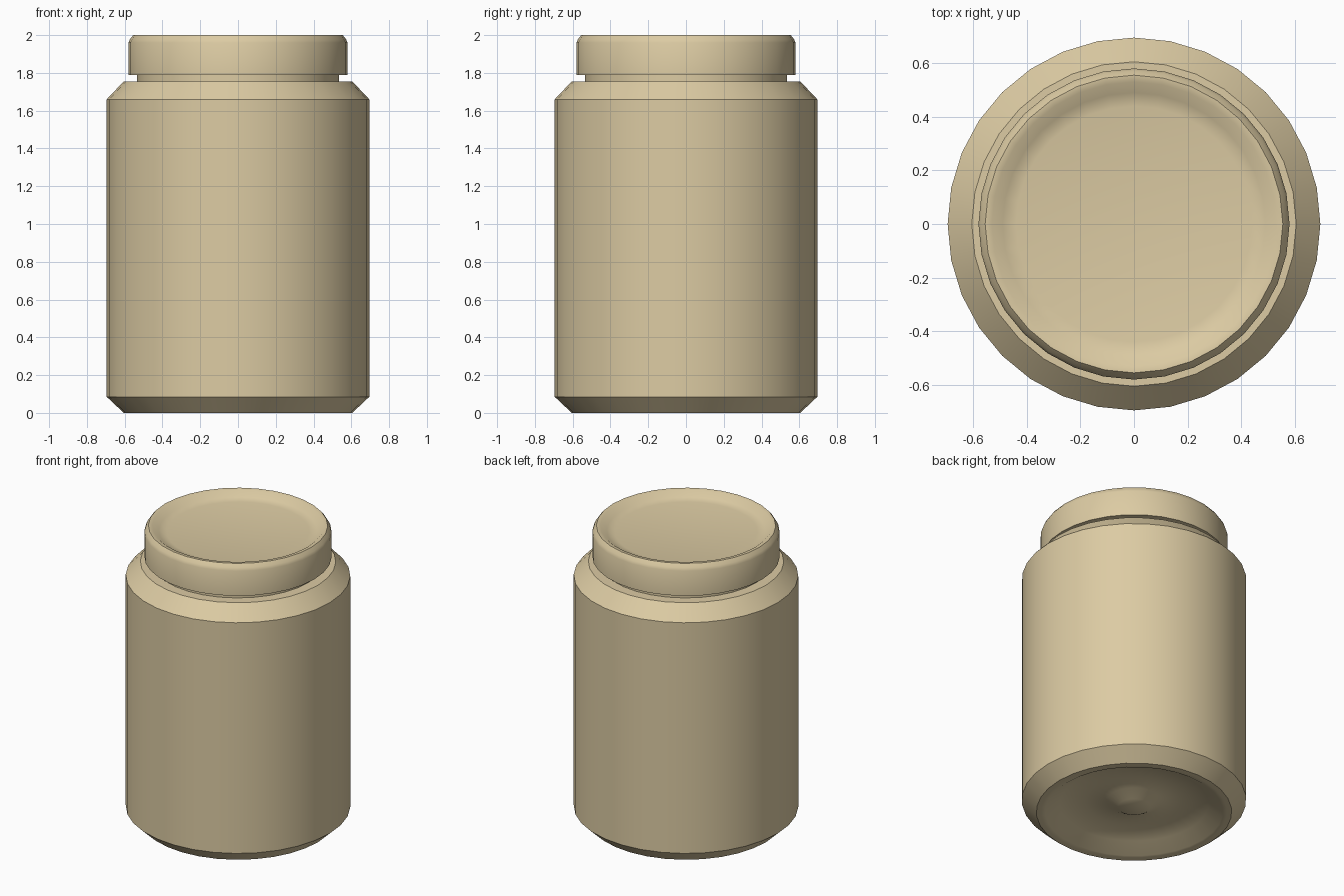
import bpy, bmesh, math

if "Cube" in bpy.data.objects:
    bpy.data.objects.remove(bpy.data.objects["Cube"])

SIDES = 32

# single warm tan colour
tan = bpy.data.materials.new("warm_tan")
tan.diffuse_color = (0.716, 0.597, 0.366, 1.0)
tan.use_nodes = True
tan.node_tree.nodes["Principled BSDF"].inputs["Base Color"].default_value = tan.diffuse_color


def lathe(name, profile):
    """Spin an (r, z) profile around the z axis; r = 0 makes a pole."""
    bm = bmesh.new()
    rings = []
    for r, z in profile:
        if r == 0:
            rings.append([bm.verts.new((0, 0, z))] * SIDES)
        else:
            rings.append([bm.verts.new((r * math.cos(math.tau * i / SIDES),
                                        r * math.sin(math.tau * i / SIDES), z))
                          for i in range(SIDES)])
    for a, b in zip(rings, rings[1:]):
        for i in range(SIDES):
            j = (i + 1) % SIDES
            quad = [a[i], a[j], b[j], b[i]]
            bm.faces.new(list(dict.fromkeys(quad)))
    bmesh.ops.recalc_face_normals(bm, faces=bm.faces)
    mesh = bpy.data.meshes.new(name)
    bm.to_mesh(mesh)
    bm.free()
    mesh.materials.append(tan)
    ob = bpy.data.objects.new(name, mesh)
    bpy.context.collection.objects.link(ob)
    bpy.ops.object.select_all(action='DESELECT')
    ob.select_set(True)
    bpy.context.view_layer.objects.active = ob
    bpy.ops.object.shade_smooth_by_angle(angle=math.radians(35))
    return ob


# jar body: dished base with centre bump, chamfers, shoulder and neck
lathe("jar_body", [
    (0, 0.03), (0.10, 0.036), (0.17, 0.075), (0.30, 0.08), (0.46, 0.058),
    (0.55, 0.003), (0.575, 0.0), (0.605, 0.0), (0.695, 0.085),
    (0.695, 1.66), (0.605, 1.755), (0.535, 1.755), (0.535, 1.82), (0, 1.82),
])

# lid: straight rim, small chamfer and shallow dished top
lathe("lid", [
    (0, 1.79), (0.58, 1.79), (0.58, 1.96), (0.572, 1.978), (0.555, 2.0),
    (0.53, 1.998), (0.49, 1.966), (0.44, 1.957), (0, 1.95),
])
